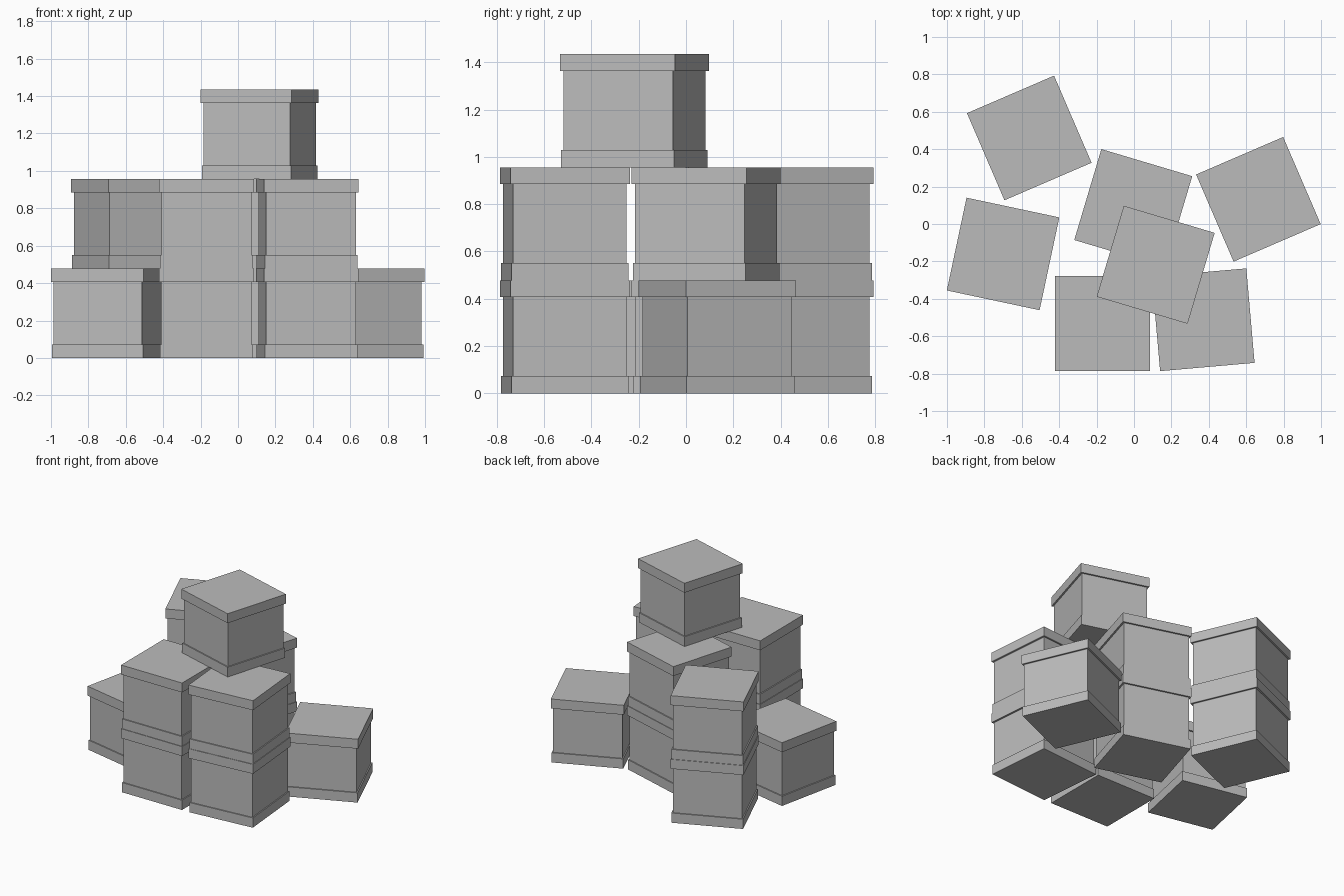
import bpy
from math import radians

cube = bpy.data.objects.get("Cube")
if cube:
    bpy.data.objects.remove(cube, do_unlink=True)

GREY = (0.5, 0.5, 0.5, 1)
grey = bpy.data.materials.new("plain_grey")
grey.use_nodes = True
grey.diffuse_color = GREY
grey.node_tree.nodes["Principled BSDF"].inputs["Base Color"].default_value = GREY

# Crate sections: name, width, bottom, top
SECTIONS = [("base", 0.498, 0, 0.073), ("body", 0.482, 0.073, 0.407), ("lid", 0.507, 0.407, 0.478)]
CRATE_HEIGHT = 0.478


def add_crate(name, x, y, angle, level):
    """One lidded crate: wide base band, narrower body, overhanging lid."""
    floor = level * CRATE_HEIGHT
    for part, width, bottom, top in SECTIONS:
        bpy.ops.mesh.primitive_cube_add(
            size=1, location=(x, y, floor + (bottom + top) / 2),
            rotation=(0, 0, radians(angle)))
        obj = bpy.context.object
        obj.name = f"{name}_{part}"
        obj.scale = (width, width, top - bottom)
        bpy.ops.object.transform_apply(location=False, rotation=False, scale=True)
        obj.data.materials.append(grey)


# Stacks: name, x, y, turn in degrees, levels occupied
STACKS = [
    ("back_right_crate", -0.56, 0.46, 23.3, (0, 1)),
    ("right_crate", -0.70, -0.16, -12, (0,)),
    ("middle_crate", -0.004, 0.085, -16.6, (0, 1)),
    ("left_crate", 0.665, 0.132, 23.3, (0,)),
    ("front_right_crate", -0.168, -0.532, 0, (0, 1)),
    ("front_left_crate", 0.37, -0.512, 5, (0, 1)),
    ("top_crate", 0.116, -0.218, -16.6, (2,)),
]
for name, x, y, angle, levels in STACKS:
    for level in levels:
        add_crate(f"{name}_{level + 1}", x, y, angle, level)
